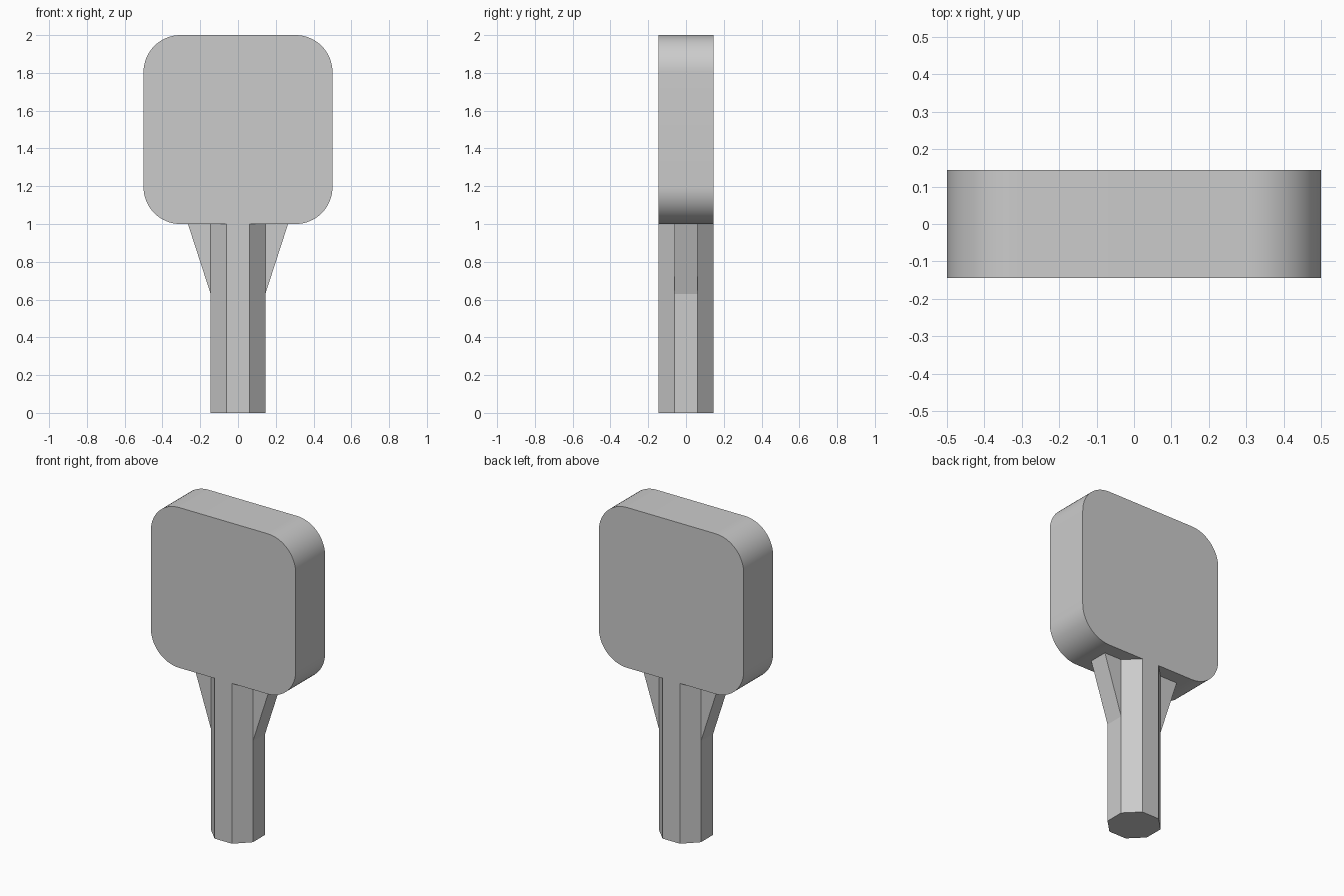
import bpy, bmesh, math

cube = bpy.data.objects.get("Cube")
if cube:
    bpy.data.objects.remove(cube, do_unlink=True)

DEPTH = 0.145          # half thickness of head and handle
NECK_Z = 1.0           # where the handle meets the head
FACET = DEPTH * math.tan(math.pi / 8)   # half width of one handle facet

grey = bpy.data.materials.new("light_grey")
grey.use_nodes = True
grey.diffuse_color = (0.6, 0.6, 0.6, 1)
bsdf = next(n for n in grey.node_tree.nodes if n.type == 'BSDF_PRINCIPLED')
bsdf.inputs["Base Color"].default_value = (0.6, 0.6, 0.6, 1)


def extrude_profile(name, points, offset):
    """Close a flat outline and extrude it along the offset vector."""
    bm = bmesh.new()
    face = bm.faces.new([bm.verts.new(p) for p in points])
    out = bmesh.ops.extrude_face_region(bm, geom=[face])
    verts = [v for v in out["geom"] if isinstance(v, bmesh.types.BMVert)]
    bmesh.ops.translate(bm, verts=verts, vec=offset)
    bmesh.ops.recalc_face_normals(bm, faces=bm.faces)
    mesh = bpy.data.meshes.new(name)
    bm.to_mesh(mesh)
    bm.free()
    mesh.materials.append(grey)
    obj = bpy.data.objects.new(name, mesh)
    bpy.context.collection.objects.link(obj)
    return obj


def rounded_square(half, radius, centre_z, steps=16):
    """Outline in the xz plane with four rounded corners."""
    points = []
    for corner in range(4):
        start = corner * math.pi / 2
        cx = math.copysign(half - radius, math.cos(start + math.pi / 4))
        cz = math.copysign(half - radius, math.sin(start + math.pi / 4))
        for i in range(steps + 1):
            a = start + i / steps * math.pi / 2
            points.append((cx + radius * math.cos(a), -DEPTH,
                           centre_z + cz + radius * math.sin(a)))
    return points


# Head: thick rounded square panel
head = extrude_profile("head", rounded_square(0.5, 0.195, 1.5), (0, 2 * DEPTH, 0))
bpy.ops.object.select_all(action='DESELECT')
head.select_set(True)
bpy.context.view_layer.objects.active = head
bpy.ops.object.shade_smooth_by_angle(angle=math.radians(30))

# Handle: octagonal post
radius = math.hypot(DEPTH, FACET)
angles = [(i + 0.5) * math.pi / 4 for i in range(8)]
extrude_profile("handle", [(radius * math.cos(a), radius * math.sin(a), 0)
                           for a in angles], (0, 0, NECK_Z))

# Braces: triangular gussets under the head, one on each side
for side, name in ((1, "left_brace"), (-1, "right_brace")):
    outline = [(side * DEPTH, -FACET, 0.63),
               (side * 0.265, -FACET, NECK_Z),
               (side * DEPTH, -FACET, NECK_Z)]
    extrude_profile(name, outline, (0, 2 * FACET, 0))
